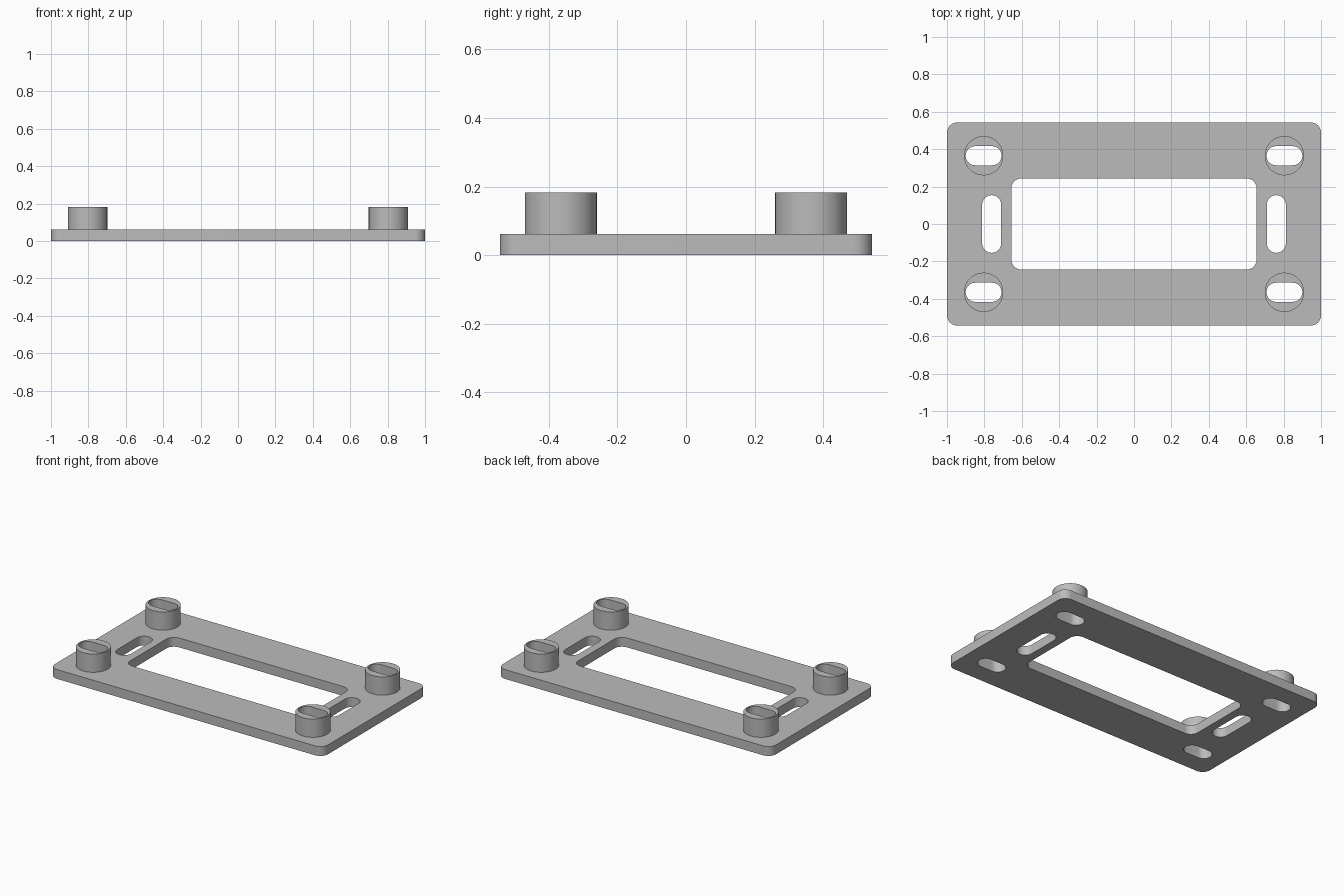
import bpy
import bmesh
from math import cos, sin, pi
from mathutils import Vector

cube = bpy.data.objects.get("Cube")
if cube:
    bpy.data.objects.remove(cube, do_unlink=True)

PLATE_TOP = 0.062
BOSS_TOP = 0.183
BOSS_RADIUS = 0.105
BOSS_X, BOSS_Y = 0.804, 0.365

# Single plain grey
grey = bpy.data.materials.new("plain grey")
grey.use_nodes = True
grey.diffuse_color = (0.5, 0.5, 0.5, 1)
grey.node_tree.nodes["Principled BSDF"].inputs["Base Color"].default_value = (0.5, 0.5, 0.5, 1)


def rounded_rect(cx, cy, half_x, half_y, radius, steps=12):
    """Outline with rounded corners; also gives slots and circles."""
    points = []
    for quarter, (sx, sy) in enumerate([(1, 1), (-1, 1), (-1, -1), (1, -1)]):
        for i in range(steps + 1):
            a = (quarter + i / steps) * pi / 2
            points.append(Vector((cx + sx * (half_x - radius) + radius * cos(a),
                                  cy + sy * (half_y - radius) + radius * sin(a))))
    # Drop points that coincide where two corner arcs meet
    return [p for i, p in enumerate(points) if (p - points[i - 1]).length > 1e-5]


def extrude_outlines(name, outlines, z0, z1, bottom=True):
    """Solid from an outer outline followed by its hole outlines."""
    bm = bmesh.new()
    caps = {z0: [], z1: []}
    for outline in outlines:
        rings = [[bm.verts.new((p.x, p.y, z)) for p in outline] for z in (z0, z1)]
        low, high = rings
        n = len(outline)
        for i in range(n):
            j = (i + 1) % n
            bm.faces.new((low[i], low[j], high[j], high[i]))
            for z, ring in zip((z0, z1), rings):
                caps[z].append(bm.edges.get((ring[i], ring[j])))
    for z in ((z0, z1) if bottom else (z1,)):
        bmesh.ops.triangle_fill(bm, edges=caps[z], use_beauty=True,
                                normal=(0, 0, 1 if z == z1 else -1))
    bmesh.ops.recalc_face_normals(bm, faces=bm.faces[:])
    mesh = bpy.data.meshes.new(name)
    bm.to_mesh(mesh)
    bm.free()
    mesh.materials.append(grey)
    obj = bpy.data.objects.new(name, mesh)
    bpy.context.collection.objects.link(obj)
    bpy.ops.object.select_all(action="DESELECT")
    obj.select_set(True)
    bpy.context.view_layer.objects.active = obj
    bpy.ops.object.shade_smooth_by_angle(angle=pi / 6)
    return obj


corners = [(sx, sy) for sx in (-1, 1) for sy in (-1, 1)]
boss_slots = {(sx, sy): rounded_rect(sx * BOSS_X, sy * BOSS_Y, 0.096, 0.051, 0.051)
              for sx, sy in corners}
side_slots = [rounded_rect(sx * 0.761, 0, 0.051, 0.154, 0.051) for sx in (-1, 1)]

# Plate with a central window, side slots and corner slots
plate_outlines = [rounded_rect(0, 0, 1, 0.543, 0.055),
                  rounded_rect(0, 0, 0.656, 0.244, 0.055)]
extrude_outlines("mounting_plate", plate_outlines + side_slots + list(boss_slots.values()),
                 0, PLATE_TOP)

# Slotted round bosses, open underneath where they join the plate
for sx, sy in corners:
    name = ("back" if sy > 0 else "front") + ("_left" if sx > 0 else "_right") + "_boss"
    circle = rounded_rect(sx * BOSS_X, sy * BOSS_Y, BOSS_RADIUS, BOSS_RADIUS, BOSS_RADIUS)
    extrude_outlines(name, [circle, boss_slots[sx, sy]], PLATE_TOP, BOSS_TOP, bottom=False)
